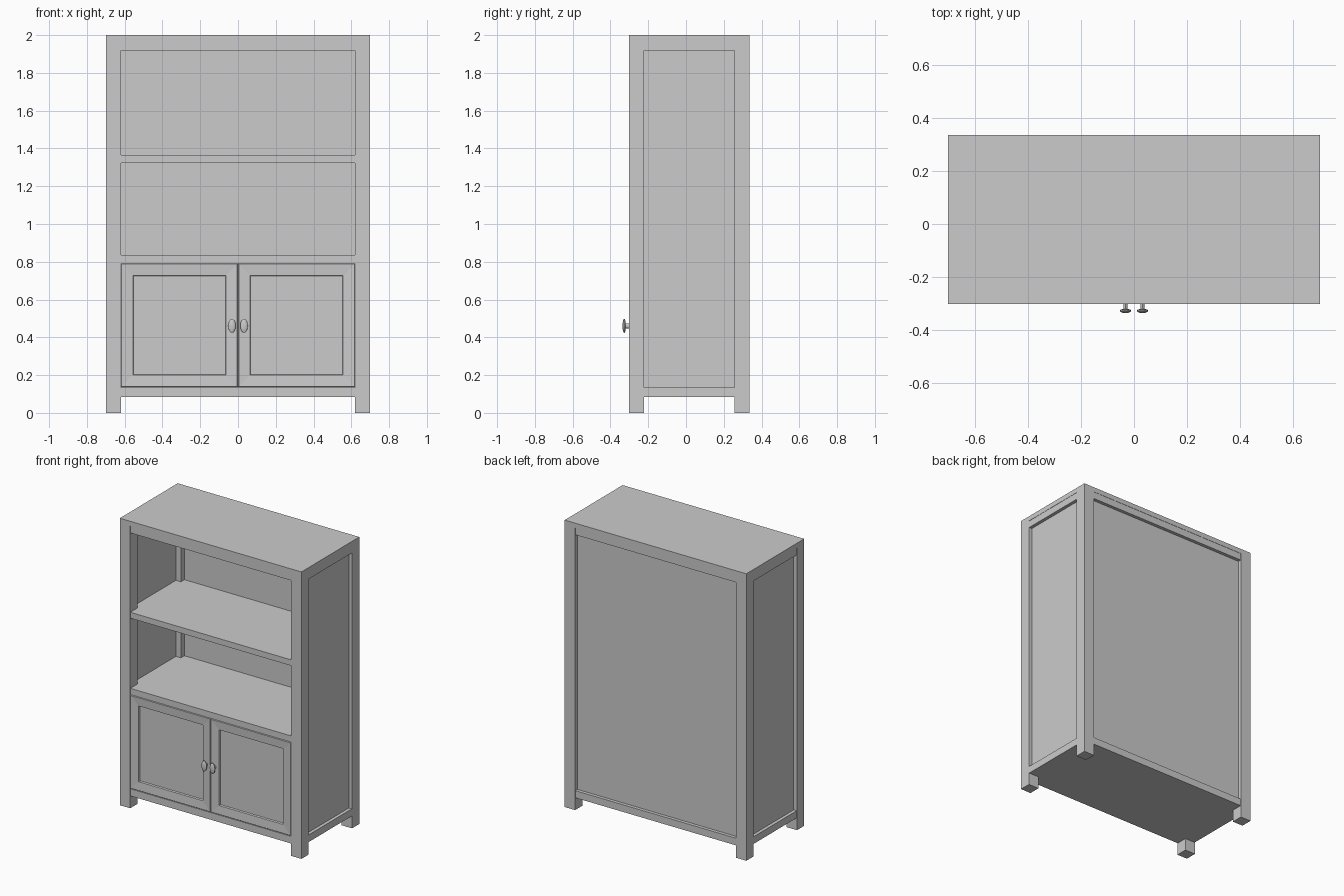
import bpy, bmesh, math

if "Cube" in bpy.data.objects:
    bpy.data.objects.remove(bpy.data.objects["Cube"])

FRONT, BACK, HALF = -0.302, 0.336, 0.70   # outer planes of the carcass
LEG = 0.08                                # leg thickness


def finish(name, bm):
    bmesh.ops.recalc_face_normals(bm, faces=bm.faces)
    me = bpy.data.meshes.new(name)
    bm.to_mesh(me)
    bm.free()
    ob = bpy.data.objects.new(name, me)
    bpy.context.collection.objects.link(ob)
    return ob


def box(name, x0, x1, y0, y1, z0, z1):
    bm = bmesh.new()
    bmesh.ops.create_cube(bm, size=1)
    for v in bm.verts:
        v.co.x = x0 + (v.co.x + 0.5) * (x1 - x0)
        v.co.y = y0 + (v.co.y + 0.5) * (y1 - y0)
        v.co.z = z0 + (v.co.z + 0.5) * (z1 - z0)
    return finish(name, bm)


def loft(name, rings):
    """Skin a list of closed rings and cap both ends."""
    bm = bmesh.new()
    rows = [[bm.verts.new(p) for p in ring] for ring in rings]
    n = len(rows[0])
    for a, b in zip(rows, rows[1:]):
        for i in range(n):
            j = (i + 1) % n
            bm.faces.new((a[i], a[j], b[j], b[i]))
    bm.faces.new(rows[0])
    bm.faces.new(rows[-1])
    return finish(name, bm)


# top board and the slab under it
box("top_board", -HALF, HALF, FRONT, BACK, 1.966, 2.0)
e = 0.002
box("upper_rail_slab", -HALF + e, HALF - e, FRONT + e, BACK - e, 1.918, 1.966)

# bottom slab between the legs
box("bottom_slab", -HALF + e, HALF - e, FRONT + e, BACK - e, 0.085, 0.135)

# four legs and two side panels
for side, s in (("left", -1), ("right", 1)):
    xa, xb = sorted((s * HALF, s * (HALF - LEG)))
    box(f"front_leg_{side}", xa, xb, FRONT, FRONT + LEG, 0, 1.966)
    box(f"back_leg_{side}", xa, xb, BACK - LEG, BACK, 0, 1.966)
    xa, xb = sorted((s * 0.675, s * 0.658))
    box(f"side_panel_{side}", xa, xb, FRONT + 0.06, BACK - 0.06, 0.13, 1.93)

# back panel
box("back_panel", -0.64, 0.64, 0.295, 0.311, 0.13, 1.93)

# shelves
box("middle_shelf", -0.66, 0.66, FRONT + e, 0.30, 1.324, 1.365)
box("cabinet_top_shelf", -0.66, 0.66, FRONT + e, 0.30, 0.792, 0.835)

# doors: mitred frame stepping in to a recessed panel
DOOR = [(0.0, 0.028), (0.0, 0.003), (0.003, 0.0), (0.062, 0.004), (0.066, 0.014)]
for side, s in (("left", -1), ("right", 1)):
    rings = []
    for inset, depth in DOOR:
        xa, xb = s * (0.001 + inset), s * (0.619 - inset)
        za, zb = 0.138 + inset, 0.790 - inset
        y = FRONT + depth
        rings.append([(xa, y, za), (xb, y, za), (xb, y, zb), (xa, y, zb)])
    loft(f"door_{side}", rings)

# oval knobs: stem flaring into a thin plate (y, half width, half height)
KNOB = [(-0.296, 0.008, 0.013), (-0.320, 0.008, 0.013), (-0.322, 0.018, 0.033),
        (-0.325, 0.020, 0.037), (-0.329, 0.020, 0.037), (-0.332, 0.017, 0.032),
        (-0.335, 0.009, 0.018)]
for side, s in (("left", -1), ("right", 1)):
    rings = [[(s * 0.032 + w * math.cos(a), y, 0.461 + h * math.sin(a))
              for a in (2 * math.pi * i / 16 for i in range(16))]
             for y, w, h in KNOB]
    knob = loft(f"knob_{side}", rings)
    bpy.ops.object.select_all(action='DESELECT')
    knob.select_set(True)
    bpy.context.view_layer.objects.active = knob
    bpy.ops.object.shade_smooth_by_angle(angle=math.radians(35))
